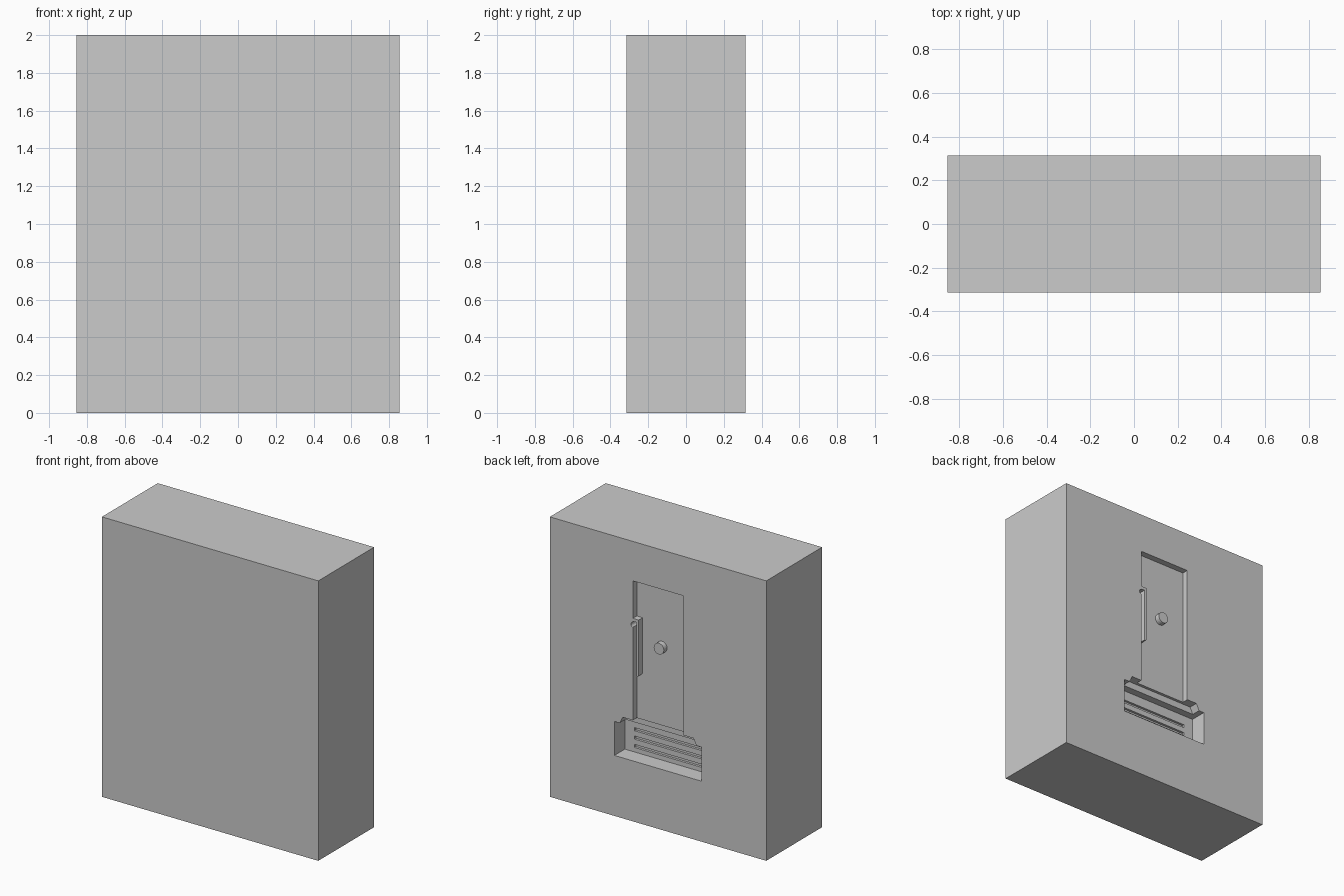
import bpy, bmesh, math
from mathutils import Matrix

if "Cube" in bpy.data.objects:
    bpy.data.objects.remove(bpy.data.objects["Cube"])

BACK = 0.315   # y of the back face; depths are measured inwards from here


def make(name, bm):
    bmesh.ops.recalc_face_normals(bm, faces=bm.faces)
    me = bpy.data.meshes.new(name)
    bm.to_mesh(me)
    bm.free()
    ob = bpy.data.objects.new(name, me)
    bpy.context.collection.objects.link(ob)
    return ob


def prism(name, outline, d0, d1):
    """Extrude an (x, z) outline between two depths behind the back face."""
    bm = bmesh.new()
    f = bm.faces.new([bm.verts.new((x, BACK - d0, z)) for x, z in outline])
    ext = bmesh.ops.extrude_face_region(bm, geom=[f])
    vs = [v for v in ext['geom'] if isinstance(v, bmesh.types.BMVert)]
    bmesh.ops.translate(bm, verts=vs, vec=(0, d0 - d1, 0))
    return make(name, bm)


def box(name, x0, x1, z0, z1, d0, d1):
    return prism(name, [(x0, z0), (x1, z0), (x1, z1), (x0, z1)], d0, d1)


def disc(name, x, z, r, d0, d1, n=24):
    pts = [(x + r * math.cos(2 * math.pi * i / n), z + r * math.sin(2 * math.pi * i / n))
           for i in range(n)]
    return prism(name, pts, d0, d1)


def cut(target, cutter):
    m = target.modifiers.new(cutter.name, 'BOOLEAN')
    m.operation, m.solver, m.object = 'DIFFERENCE', 'EXACT', cutter
    bpy.context.view_layer.objects.active = target
    bpy.ops.object.modifier_apply(modifier=m.name)
    bpy.data.objects.remove(cutter)


# Main block
block = box("block", -0.855, 0.855, 0, 2, 0, 0.63)

# Tall door recess
cut(block, box("door_recess", -0.2, 0.2, 0.70, 1.718, -0.05, 0.045))
# Sloped ledge above the bottom bay
cut(block, prism("ledge_recess", [(-0.303, 0.66), (0.303, 0.66), (0.303, 0.675),
                                  (0.28, 0.722), (-0.28, 0.722), (-0.303, 0.675)], -0.04, 0.065))
# Deep bottom bay
cut(block, box("bay_recess", -0.345, 0.345, 0.432, 0.675, -0.06, 0.118))
# Three vent grooves in the bay wall
for z in (0.595, 0.535, 0.475):
    cut(block, box("vent", -0.27, 0.27, z - 0.011, z + 0.011, 0.09, 0.135))
# Small round pocket beside the handle top
cut(block, disc("pocket", 0.195, 1.405, 0.02, -0.03, 0.06, 16))

# Handle: thin bar with a bridge to the side of the recess
prism("handle", [(0.154, 1.055), (0.160, 1.045), (0.172, 1.045), (0.172, 1.428),
                 (0.201, 1.428), (0.201, 1.45), (0.154, 1.45)], 0.001, 0.047)
# Round knob
disc("knob", 0.0, 1.283, 0.04, 0.008, 0.047)
